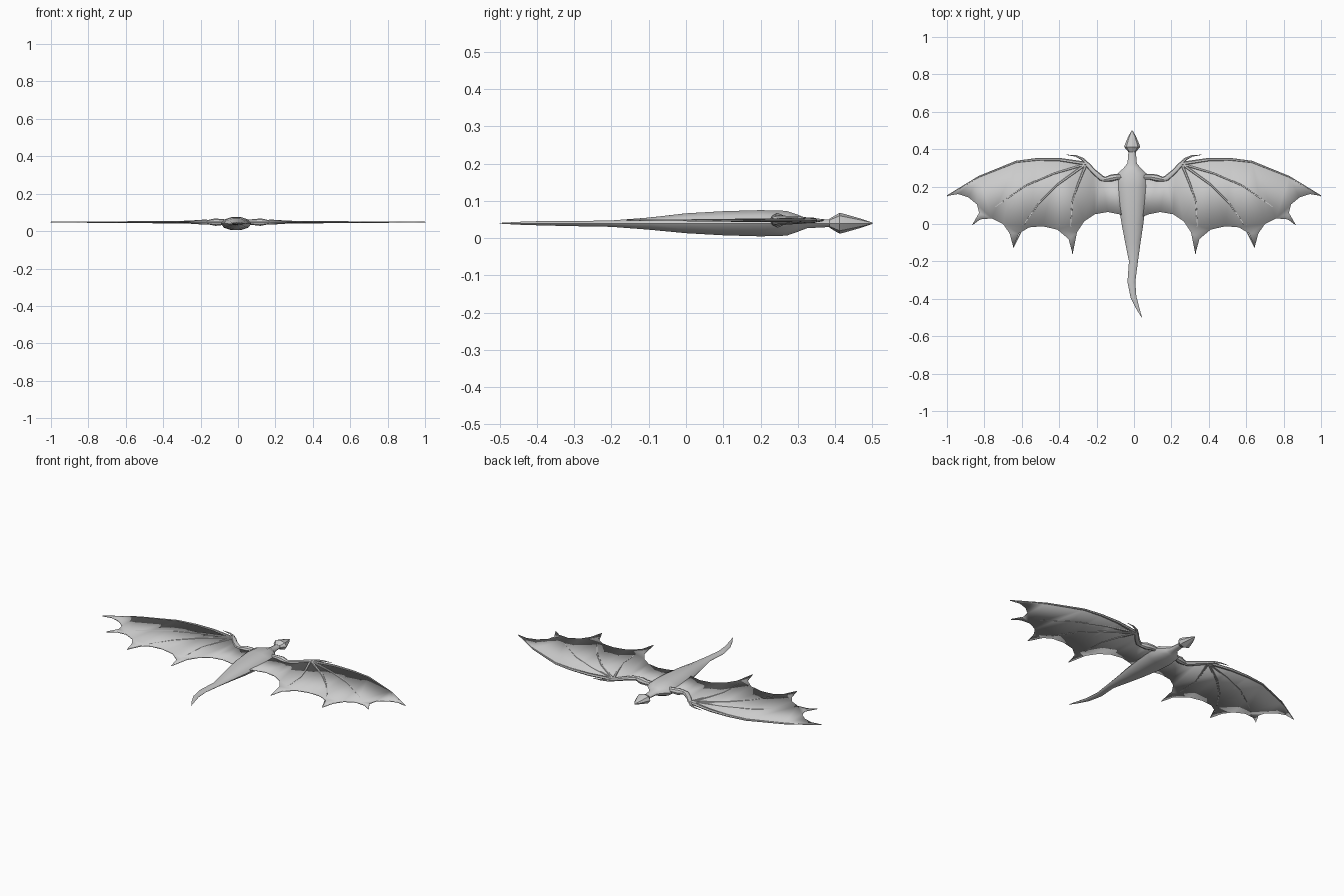
import bpy, bmesh, math
from mathutils import Vector

cube = bpy.data.objects.get("Cube")
if cube:
    bpy.data.objects.remove(cube)

grey = bpy.data.materials.new("pale grey")
grey.use_nodes = True
grey.diffuse_color = (0.6, 0.6, 0.6, 1)
grey.node_tree.nodes["Principled BSDF"].inputs["Base Color"].default_value = (0.6, 0.6, 0.6, 1)
WING_Z = 0.048


def finish(name, bm, angle, mirror):
    bmesh.ops.recalc_face_normals(bm, faces=bm.faces)
    mesh = bpy.data.meshes.new(name)
    bm.to_mesh(mesh)
    bm.free()
    mesh.materials.append(grey)
    ob = bpy.data.objects.new(name, mesh)
    bpy.context.collection.objects.link(ob)
    if mirror:
        ob.modifiers.new("Mirror", 'MIRROR').use_mirror_merge = False
    bpy.ops.object.select_all(action='DESELECT')
    ob.select_set(True)
    bpy.context.view_layer.objects.active = ob
    bpy.ops.object.shade_smooth_by_angle(angle=math.radians(angle))
    return ob


def loft(name, sections, sides=8, angle=40, mirror=False):
    """Skin elliptical rings (x, y, z, half width, half height) along a level path."""
    bm = bmesh.new()
    rings = []
    for i, (x, y, z, w, h) in enumerate(sections):
        a = sections[max(i - 1, 0)]
        b = sections[min(i + 1, len(sections) - 1)]
        side = Vector((a[1] - b[1], b[0] - a[0], 0)).normalized()
        ring = []
        for k in range(sides):
            t = math.tau * k / sides
            ring.append(bm.verts.new(Vector((x, y, z)) + side * w * math.cos(t)
                                     + Vector((0, 0, h * math.sin(t)))))
        rings.append(ring)
    for r, s in zip(rings, rings[1:]):
        for k in range(sides):
            n = (k + 1) % sides
            bm.faces.new((r[k], r[n], s[n], s[k]))
    bm.faces.new(rings[0])
    bm.faces.new(rings[-1])
    return finish(name, bm, angle, mirror)


def bone(name, path, start, end):
    """Tapered wing bone through (x, y) points, mirrored to both sides."""
    last = len(path) - 1
    secs = []
    for i, (x, y) in enumerate(path):
        r = start + (end - start) * i / last
        secs.append((x, y, WING_Z, r, r * 0.8))
    return loft(name, secs, sides=6, mirror=True)


# Body with neck and bent tail
loft("body", [
    (0.042, -0.5, 0.04, 0.001, 0.001), (0.02, -0.45, 0.04, 0.009, 0.004),
    (-0.003, -0.39, 0.04, 0.016, 0.006), (-0.014, -0.31, 0.039, 0.021, 0.007),
    (-0.003, -0.2, 0.039, 0.024, 0.009), (-0.006, -0.1, 0.039, 0.041, 0.017),
    (-0.008, 0, 0.04, 0.058, 0.028), (-0.01, 0.1, 0.04, 0.072, 0.034),
    (-0.01, 0.2, 0.04, 0.081, 0.037), (-0.01, 0.27, 0.04, 0.077, 0.035),
    (-0.01, 0.3, 0.04, 0.045, 0.024), (-0.01, 0.325, 0.04, 0.025, 0.014),
    (-0.01, 0.395, 0.04, 0.019, 0.01)], sides=10, angle=50)

# Pointed faceted head
loft("head", [
    (-0.01, 0.385, 0.04, 0.02, 0.012), (-0.01, 0.412, 0.04, 0.043, 0.028),
    (-0.01, 0.425, 0.04, 0.039, 0.025), (-0.01, 0.47, 0.04, 0.02, 0.012),
    (-0.01, 0.5, 0.04, 0.002, 0.002)], sides=8, angle=20)

# Upper arm and forearm
loft("upper_arm", [
    (0.05, 0.25, WING_Z, 0.014, 0.014), (0.085, 0.252, WING_Z, 0.016, 0.016),
    (0.12, 0.246, WING_Z, 0.019, 0.02), (0.15, 0.239, WING_Z, 0.014, 0.014),
    (0.175, 0.237, WING_Z, 0.008, 0.008)], mirror=True)
loft("forearm", [
    (0.145, 0.235, WING_Z, 0.01, 0.01), (0.175, 0.245, WING_Z, 0.016, 0.014),
    (0.215, 0.28, WING_Z, 0.014, 0.011), (0.25, 0.318, WING_Z, 0.013, 0.009),
    (0.268, 0.333, WING_Z, 0.008, 0.006)], mirror=True)

# Hooked thumb claw and wing fingers fanning from the wrist
wrist = (0.255, 0.322)
bone("thumb_claw", [(0.25, 0.32), (0.275, 0.347), (0.31, 0.364), (0.36, 0.37)], 0.011, 0.001)
tips = [(1.0, 0.15), (0.865, -0.005), (0.645, -0.125), (0.328, -0.16)]
bone("leading_finger", [wrist, (0.4, 0.344), (0.52, 0.345), (0.63, 0.332),
                        (0.83, 0.252), tips[0]], 0.011, 0.003)
bone("second_finger", [wrist, (0.43, 0.27), (0.58, 0.205), (0.73, 0.1), tips[1]], 0.009, 0.002)
bone("third_finger", [wrist, (0.41, 0.21), (0.51, 0.11), (0.58, 0.01), tips[2]], 0.009, 0.002)
bone("fourth_finger", [wrist, (0.3, 0.21), (0.33, 0.12), (0.338, 0), tips[3]], 0.009, 0.002)

# Scalloped membrane: one thin sheet between arm, fingers and flank
outline = [
    (0.02, 0.25), (0.12, 0.24), (0.17, 0.238), (0.215, 0.28), wrist,
    (0.4, 0.35), (0.52, 0.35), (0.63, 0.337), (0.83, 0.255), tips[0],
    (0.94, 0.16), (0.885, 0.142), (0.84, 0.105), (0.828, 0.06), tips[1],
    (0.82, 0.025), (0.76, 0.03), (0.7, 0), (0.665, -0.05), tips[2],
    (0.615, -0.05), (0.56, -0.018), (0.49, -0.012), (0.41, -0.03), (0.35, -0.08), tips[3],
    (0.305, -0.045), (0.265, 0.015), (0.21, 0.052), (0.14, 0.064), (0.08, 0.052), (0.02, 0.03)]
bm = bmesh.new()
sheet = bm.faces.new([bm.verts.new((x, y, WING_Z)) for x, y in outline])
bmesh.ops.triangulate(bm, faces=[sheet])
membrane = finish("wing_membrane", bm, 30, True)
solid = membrane.modifiers.new("Thickness", 'SOLIDIFY')
solid.thickness = 0.005
solid.offset = 0
